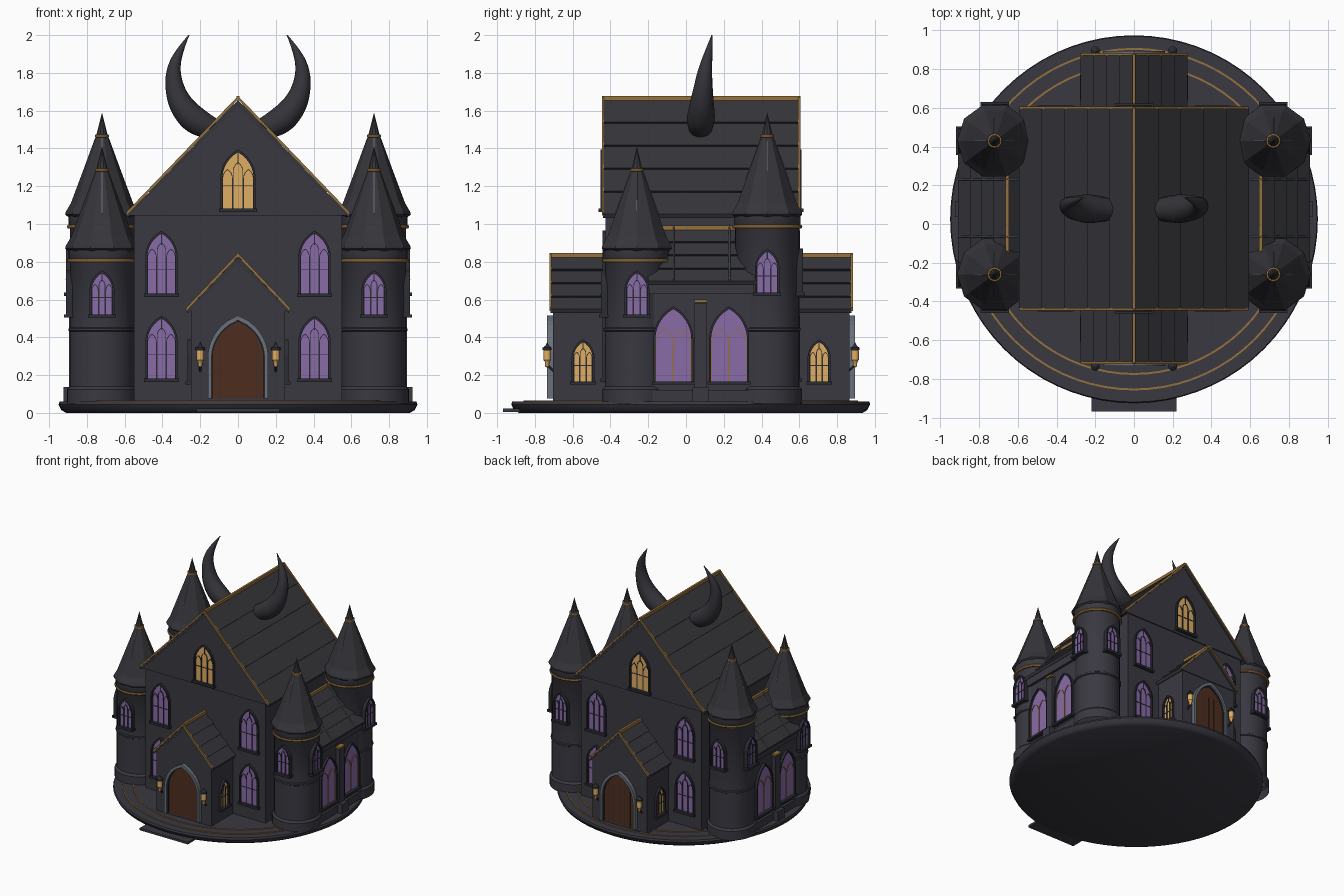
import bpy, bmesh
from math import pi, sqrt, radians
from mathutils import Matrix, Vector

if "Cube" in bpy.data.objects:
    bpy.data.objects.remove(bpy.data.objects["Cube"])

# Materials
COLOURS = {
    "dark stone": (0.042, 0.040, 0.053), "slate roof": (0.036, 0.036, 0.043),
    "dark frame": (0.024, 0.026, 0.034), "violet glass": (0.25, 0.145, 0.39),
    "amber glass": (0.74, 0.42, 0.125), "gold trim": (0.30, 0.165, 0.045),
    "grey metal": (0.14, 0.165, 0.20), "brown wood": (0.075, 0.026, 0.013),
    "black horn": (0.034, 0.033, 0.041)}
MATS = []
for label, rgb in COLOURS.items():
    m = bpy.data.materials.new(label)
    m.use_nodes = True
    m.diffuse_color = (*rgb, 1)
    m.node_tree.nodes["Principled BSDF"].inputs["Base Color"].default_value = (*rgb, 1)
    MATS.append(m)
STONE, ROOF, FRAME, VIOLET, AMBER, GOLD, METAL, WOOD, HORN = range(len(MATS))
MID = 0.08  # depth of the hall's centre line

def place(x, y, z, degrees=0):
    return Matrix.Translation((x, y, z)) @ Matrix.Rotation(radians(degrees), 4, 'Z')

def make_mesh(name, bm):
    bmesh.ops.recalc_face_normals(bm, faces=bm.faces[:])
    me = bpy.data.meshes.new(name)
    bm.to_mesh(me)
    bm.free()
    for mat in MATS:
        me.materials.append(mat)
    return me

def add(name, data, matrix=Matrix()):
    ob = bpy.data.objects.new(name, data)
    bpy.context.collection.objects.link(ob)
    ob.matrix_world = matrix
    return ob

def select(ob):
    bpy.ops.object.select_all(action='DESELECT')
    bpy.context.view_layer.objects.active = ob
    ob.select_set(True)

def prism(bm, pts, y0, y1, mat):
    """Extrude an x-z outline from y0 to y1."""
    a = [bm.verts.new((x, y0, z)) for x, z in pts]
    b = [bm.verts.new((x, y1, z)) for x, z in pts]
    faces = [bm.faces.new(a), bm.faces.new(b[::-1])]
    for i in range(len(pts)):
        faces.append(bm.faces.new((a[i - 1], b[i - 1], b[i], a[i])))
    for f in faces:
        f.material_index = mat

def rect(x0, x1, z0, z1):
    return [(x0, z0), (x1, z0), (x1, z1), (x0, z1)]

def box(name, x0, x1, y0, y1, z0, z1, mat=STONE):
    bm = bmesh.new()
    prism(bm, rect(x0, x1, z0, z1), y0, y1, mat)
    add(name, make_mesh(name, bm))

def lathe(name, profile, mat, matrix, segs=40, soft=True):
    bm = bmesh.new()
    vs = [bm.verts.new((r, 0, z)) for r, z in profile]
    es = [bm.edges.new(pair) for pair in zip(vs, vs[1:])]
    bmesh.ops.spin(bm, geom=vs + es, axis=(0, 0, 1), cent=(0, 0, 0), angle=2 * pi, steps=segs)
    bmesh.ops.remove_doubles(bm, verts=bm.verts[:], dist=1e-4)
    for f in bm.faces:
        f.material_index = mat
    ob = add(name, make_mesh(name, bm), matrix)
    if soft:
        select(ob)
        bpy.ops.object.shade_smooth_by_angle(angle=radians(35))

def rod(name, a, b, r, mat):
    a, b = Vector(a), Vector(b)
    turn = (b - a).to_track_quat('Z', 'Y').to_matrix().to_4x4()
    size = (b - a).length
    lathe(name, [(0, 0), (r, 0), (r, size), (0, size)], mat, Matrix.Translation(a) @ turn, 6, False)

def arch(w, h, rise, cx=0, steps=8):
    """Pointed arch outline from the left foot to the right foot."""
    hw = w / 2
    radius = (hw * hw + rise * rise) / w
    right = [(hw, 0)]
    for i in range(steps + 1):
        z = rise * i / steps
        right.append((sqrt(max(radius ** 2 - z * z, 0)) - radius + hw, h - rise + z))
    left = [(-x, z) for x, z in right[:-1]]
    return [(cx + x, z) for x, z in left + right[::-1]]

def band(w, h, rise, t, cx=0):
    return arch(w + 2 * t, h + 1.3 * t, rise + 1.3 * t, cx) + arch(w, h, rise, cx)[::-1]

# Pointed window, built once per size and then reused
def window_mesh(name, w, h, glass, bars=FRAME, lights=3):
    bm = bmesh.new()
    rise, step = 0.85 * w, w / lights
    prism(bm, arch(w, h, rise), -0.004, 0.02, glass)
    prism(bm, band(w, h, rise, 0.011), -0.018, 0.02, FRAME)
    prism(bm, rect(-w / 2 - 0.018, w / 2 + 0.018, -0.016, 0.002), -0.028, 0.02, FRAME)
    for k in range(lights):
        cx = (k + 0.5) * step - w / 2
        top = h - rise + w * (0.5 if abs(cx) < 0.01 else 0.28)
        prism(bm, band(step - 0.008, top, step * 0.8, 0.004, cx), -0.009, 0.01, bars)
    if lights == 3:
        prism(bm, rect(-w / 2, w / 2, h * 0.4, h * 0.4 + 0.005), -0.007, 0.01, bars)
        prism(bm, rect(-0.003, 0.003, h - w * 0.4, h), -0.008, 0.01, bars)
    return make_mesh(name, bm)

hall_window = window_mesh("hall_window", 0.15, 0.32, VIOLET)
gable_window = window_mesh("gable_window", 0.165, 0.30, AMBER)
tower_window = window_mesh("tower_window", 0.11, 0.22, VIOLET)
porch_window = window_mesh("porch_window", 0.10, 0.21, AMBER)
wing_window = window_mesh("wing_window", 0.19, 0.385, VIOLET, GOLD, 2)

# Gabled roof of overlapping slate courses with gold verges and ridge
def gabled_roof(name, cx, span, ridge, eave, y0, y1, courses, verge=True):
    nx, nz = Vector((ridge - eave, span)).normalized() * 0.013
    side = []
    for i in range(courses):
        for t, lift in ((i / courses, 0.1), ((i + 1) / courses, 1)):
            side.append((span * t + nx * lift * (t > 0), ridge + (eave - ridge) * t + nz * lift))
    outline = [(-x, z) for x, z in side[:0:-1]] + side
    outline += [(span, eave - 0.012), (0, ridge - 0.03), (-span, eave - 0.012)]
    bm = bmesh.new()
    prism(bm, outline, y0, y1, ROOF)
    prism(bm, [(-span + 0.01, eave), (span - 0.01, eave), (0, ridge - 0.005)], y0 + 0.006, y1 - 0.006, STONE)
    prism(bm, rect(-0.009, 0.009, ridge, ridge + 0.024), y0, y1, GOLD)
    e = span + 0.006
    for y in (y0, y1) if verge else ():
        prism(bm, [(-e, eave), (-e, eave + 0.018), (0, ridge + 0.025), (e, eave + 0.018),
                   (e, eave), (0, ridge + 0.007)], y - 0.006, y + 0.006, GOLD)
    add(name, make_mesh(name, bm), place(cx, 0, 0))

# Round base with gold inlay rings and entrance step
DISC = place(0, 0.025, 0)
lathe("base", [(0, 0), (0.91, 0), (0.935, 0.015), (0.95, 0.045), (0.945, 0.06), (0, 0.06)], STONE, DISC, 72)
for r in (0.795, 0.875):
    lathe("base_gold_ring", [(r, 0.06), (r, 0.065), (r + 0.01, 0.065), (r + 0.01, 0.06)], GOLD, DISC, 72)
box("entrance_step", -0.22, 0.22, -0.97, -0.85, 0.004, 0.022)

# Main hall
box("hall_walls", -0.55, 0.55, -0.425, 0.585, 0.05, 1.06)
gabled_roof("hall_roof", 0, 0.585, 1.653, 1.045, -0.44, 0.60, 5)

# Front and back: windows, porch, door and lanterns
for label, turn, near, far in (("front", 0, -0.705, -0.42), ("back", 180, 0.58, 0.865)):
    centre = place(0, MID, 0, turn)
    for x in (-0.405, 0.405):
        for z in (0.18, 0.63):
            add(label + "_hall_window", hall_window, centre @ place(x, -0.505, z))
    add(label + "_gable_window", gable_window, centre @ place(0, -0.514, 1.08))
    box(label + "_porch_walls", -0.25, 0.25, near, far, 0.05, 0.55)
    gabled_roof(label + "_porch_roof", 0, 0.268, 0.822, 0.54, near - 0.012, far + 0.012, 4)
    bm = bmesh.new()
    prism(bm, arch(0.28, 0.415, 0.20), -0.006, 0.02, WOOD)
    prism(bm, band(0.28, 0.415, 0.20, 0.02), -0.03, 0.02, METAL)
    prism(bm, band(0.27, 0.41, 0.195, 0.006), -0.016, 0.02, FRAME)
    for k in range(-2, 3):
        prism(bm, rect(k * 0.05 - 0.001, k * 0.05 + 0.001, 0, 0.32), -0.0075, 0.01, FRAME)
    add(label + "_door", make_mesh(label + "_door", bm), centre @ place(0, -0.785, 0.075))
    for s in (1, -1):
        add(label + "_porch_window", porch_window, centre @ place(s * 0.25, -0.625, 0.165, s * 90))
        spot = centre @ place(s * 0.2, -0.815, 0.30)
        lathe(label + "_lantern", [(0, -0.06), (0.01, -0.055), (0.012, -0.03), (0.02, -0.02), (0.02, 0.03),
                                   (0.012, 0.04)], AMBER, spot, 12)
        lathe(label + "_lantern_cap", [(0, 0.075), (0.01, 0.055), (0.024, 0.045), (0.024, 0.034), (0, 0.034)],
              FRAME, spot, 12)
        rod(label + "_lantern_bracket", spot @ Vector((0, 0, -0.045)), spot @ Vector((0, 0.035, -0.08)), 0.007, FRAME)

# Towers at the four corners
CAP = [(0.15, -0.03), (0.182, -0.01), (0.195, 0), (0.193, 0.012), (0.165, 0.06), (0.03, 0.42), (0, 0.54)]
for s in (1, -1):
    for label, y, eave, sill, face in (("front", -0.26, 0.87, 0.52, -1), ("back", 0.43, 1.05, 0.635, 1)):
        x, name = s * 0.72, label + ("_left" if s > 0 else "_right") + "_tower"
        ring = eave - 0.07
        top = place(x, y, eave)
        lathe(name, [(0.185, 0.05), (0.185, 0.125), (0.17, 0.14), (0.17, 0.43), (0.177, 0.435), (0.177, 0.447),
                     (0.17, 0.452), (0.17, ring), (0.177, ring + 0.01), (0.177, eave)], STONE, place(x, y, 0))
        lathe(name + "_gold_band", [(0.16, -0.009), (0.182, -0.009), (0.186, 0), (0.182, 0.009), (0.16, 0.009)],
              GOLD, place(x, y, ring + 0.005))
        lathe(name + "_roof", CAP, ROOF, top, 10, False)
        lathe(name + "_finial_ring", [(0.02, 0.405), (0.037, 0.41), (0.037, 0.422), (0.02, 0.427)], GOLD, top, 16)
        for angle in (0, 90, 180, 270):
            spin = top @ place(0, 0, 0, angle)
            rod(name + "_roof_rib", spin @ Vector((0.115, 0, 0.185)), spin @ Vector((0.034, 0, 0.405)), 0.003, METAL)
        add(name + "_side_window", tower_window, place(x + s * 0.172, y, sill, s * 90))
        add(name + "_end_window", tower_window, place(x, y + face * 0.172, sill, 90 + face * 90))

# Side wings between the towers: part, inner x, outer x, y range, z range
WING = [("_walls", 0.5, 0.865, -0.2, 0.36, 0.05, 0.71), ("_plinth", 0.5, 0.885, -0.2, 0.36, 0.05, 0.12),
        ("_cornice", 0.8, 0.885, -0.2, 0.36, 0.63, 0.69), ("_pilaster", 0.8, 0.895, 0.045, 0.11, 0.05, 0.58),
        ("_pilaster_foot", 0.8, 0.925, 0.035, 0.12, 0.05, 0.137),
        ("_gold_cap", 0.8, 0.903, 0.045, 0.11, 0.585, 0.60)]
for s in (1, -1):
    name = "left_wing" if s > 0 else "right_wing"
    for part, x0, x1, *rest in WING:
        box(name + part, s * x0, s * x1, *rest, GOLD if "gold" in part else STONE)
    gabled_roof(name + "_roof", s * 0.655, 0.245, 0.968, 0.69, -0.2, 0.37, 4, False)
    for y in (-0.065, 0.23):
        rod(name + "_roof_rail", (s * 0.60, y, 0.99), (s * 0.655, y, 0.99), 0.005, METAL)
        rod(name + "_roof_rail", (s * 0.655, y, 0.99), (s * 0.91, y, 0.705), 0.005, METAL)
        add(name + "_window", wing_window, place(s * 0.867, y - 0.002, 0.165, s * 90))

# Curved horns on the roof: x, y, z, radius
PATH = [(0.12, 0.075, 1.50, 0.055), (0.21, 0.077, 1.53, 0.078), (0.295, 0.082, 1.615, 0.068),
        (0.335, 0.09, 1.71, 0.052), (0.345, 0.10, 1.81, 0.038), (0.315, 0.12, 1.91, 0.021), (0.26, 0.137, 2.0, 0.002)]
for s in (1, -1):
    cu = bpy.data.curves.new("horn", 'CURVE')
    cu.dimensions, cu.bevel_depth, cu.bevel_resolution, cu.use_fill_caps = '3D', 1.0, 5, True
    spline = cu.splines.new('NURBS')
    spline.points.add(len(PATH) - 1)
    for p, (x, y, z, r) in zip(spline.points, PATH):
        p.co, p.radius = (s * x, y, z, 1), r
    spline.order_u, spline.use_endpoint_u, spline.resolution_u = 3, True, 6
    cu.materials.append(MATS[HORN])
    select(add("left_horn" if s > 0 else "right_horn", cu))
    bpy.ops.object.convert(target='MESH')
    rod("horn_gold_tip", (s * 0.272, 0.133, 1.98), (s * 0.26, 0.137, 2.0), 0.004, GOLD)
